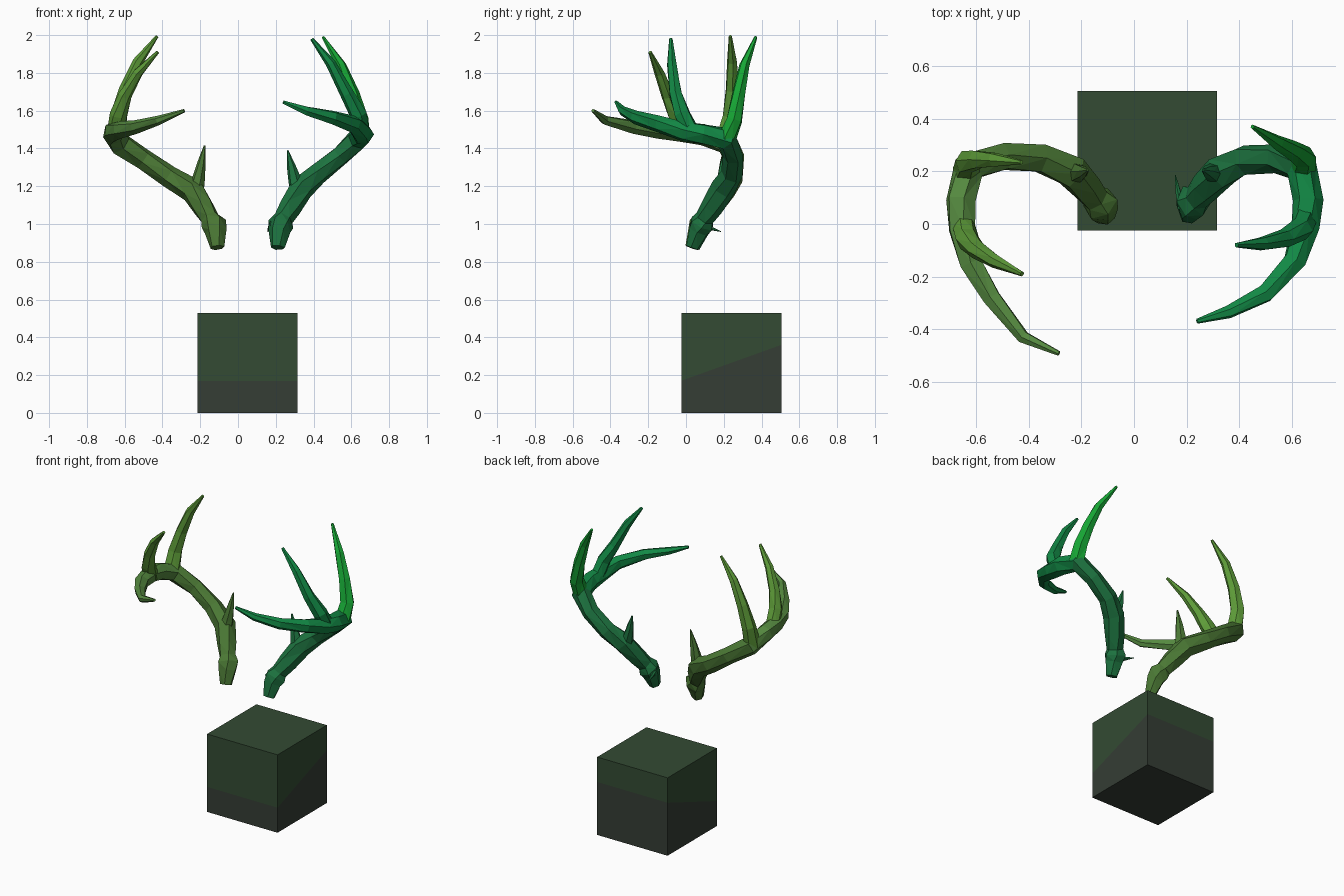
import bpy, bmesh, math
from mathutils import Vector, Quaternion

if "Cube" in bpy.data.objects:
    bpy.data.objects.remove(bpy.data.objects["Cube"])

SIDES = 6


def material(name, rgb):
    m = bpy.data.materials.new(name)
    m.diffuse_color = (*rgb, 1)
    m.use_nodes = True
    m.node_tree.nodes["Principled BSDF"].inputs["Base Color"].default_value = m.diffuse_color
    return m


def finish(bm, name, mats):
    mesh = bpy.data.meshes.new(name)
    bm.to_mesh(mesh)
    bm.free()
    for m in mats:
        mesh.materials.append(m)
    obj = bpy.data.objects.new(name, mesh)
    bpy.context.collection.objects.link(obj)
    return obj


def horn(name, points, radii, mats, split=99, twist=0.15):
    """Faceted tapering tube; rings from index `split` on use the second material."""
    bm = bmesh.new()
    pts = [Vector(p) for p in points]
    last = len(pts) - 1
    side, prev_t, rings = None, None, []
    for i, (p, r) in enumerate(zip(pts, radii)):
        a = (p - pts[i - 1]).normalized() if i else Vector()
        b = (pts[i + 1] - p).normalized() if i < last else Vector()
        t = (a + b).normalized()
        side = t.orthogonal().normalized() if side is None else prev_t.rotation_difference(t) @ side
        prev_t = t
        ring = []
        for k in range(SIDES):
            q = Quaternion(t, math.tau * k / SIDES + twist * i)
            ring.append(bm.verts.new(p + (q @ side) * r * (1.08 if k % 2 else 1.0)))
        rings.append(ring)
    for i in range(last):
        for k in range(SIDES):
            n = (k + 1) % SIDES
            f = bm.faces.new((rings[i][k], rings[i][n], rings[i + 1][n], rings[i + 1][k]))
            f.material_index = int(i >= split)
    bm.faces.new(rings[0][::-1])
    bm.faces.new(rings[-1]).material_index = int(last >= split)
    bmesh.ops.triangulate(bm, faces=bm.faces[:])
    bmesh.ops.recalc_face_normals(bm, faces=bm.faces[:])
    return finish(bm, name, mats)


# Colours: base, middle, tip of each antler
green = [material("green_base", (0.012, 0.17, 0.05)),
         material("green_middle", (0.006, 0.25, 0.06)),
         material("green_tip", (0.008, 0.38, 0.035))]
olive = [material("olive_base", (0.07, 0.19, 0.035)),
         material("olive_middle", (0.09, 0.25, 0.05)),
         material("olive_tip", (0.11, 0.33, 0.04))]

# Main beams: pedicle, burr, outward sweep, then forward tine
beam_r = [0.036, 0.056, 0.066, 0.05, 0.058, 0.064, 0.056, 0.053,
          0.06, 0.056, 0.052, 0.044, 0.035, 0.024, 0.009]
horn("right_main_beam",
     [(.21, .035, .875), (.217, .065, .96), (.225, .085, 1.0), (.24, .10, 1.03),
      (.275, .14, 1.09), (.335, .20, 1.19), (.42, .245, 1.265), (.54, .25, 1.36),
      (.635, .215, 1.45), (.66, .09, 1.475), (.65, -.01, 1.49), (.61, -.14, 1.53),
      (.50, -.265, 1.565), (.36, -.335, 1.60), (.24, -.37, 1.645)],
     beam_r, green, 8)
horn("left_main_beam",
     [(-.11, .03, .875), (-.12, .06, .96), (-.13, .08, 1.0), (-.15, .10, 1.03),
      (-.185, .14, 1.09), (-.24, .20, 1.18), (-.36, .25, 1.25), (-.50, .255, 1.345),
      (-.63, .215, 1.43), (-.66, .09, 1.475), (-.655, -.02, 1.49), (-.62, -.15, 1.50),
      (-.54, -.28, 1.515), (-.42, -.43, 1.55), (-.285, -.492, 1.60)],
     beam_r, olive, 8)

# Upright back tines
back_r = [0.05, 0.044, 0.036, 0.027, 0.008]
horn("right_back_tine",
     [(.64, .21, 1.44), (.645, .255, 1.55), (.605, .28, 1.69), (.545, .31, 1.84), (.45, .37, 1.99)],
     back_r, [green[2]])
horn("left_back_tine",
     [(-.64, .20, 1.43), (-.635, .235, 1.57), (-.595, .245, 1.71), (-.53, .245, 1.86), (-.428, .235, 1.995)],
     back_r, [olive[2]])

# Middle tines
mid_r = [0.045, 0.044, 0.035, 0.026, 0.009]
horn("right_middle_tine",
     [(.65, .03, 1.48), (.635, -.02, 1.58), (.575, -.055, 1.69), (.49, -.075, 1.85), (.39, -.08, 1.98)],
     mid_r, [green[1]])
horn("left_middle_tine",
     [(-.65, .00, 1.48), (-.635, -.055, 1.58), (-.60, -.095, 1.68), (-.53, -.14, 1.80), (-.425, -.19, 1.91)],
     mid_r, [olive[2]])

# Short brow tines near the base
brow_r = [0.045, 0.034, 0.022, 0.004]
horn("right_brow_tine",
     [(.325, .19, 1.15), (.30, .195, 1.23), (.28, .20, 1.31), (.262, .205, 1.39)],
     brow_r, [green[0]])
horn("left_brow_tine",
     [(-.23, .19, 1.15), (-.212, .195, 1.23), (-.195, .20, 1.32), (-.177, .205, 1.415)],
     brow_r, [olive[0]])

# Thin spur on the right burr
horn("right_burr_spur", [(.19, .06, 1.0), (.168, .12, .98), (.157, .185, .96)],
     [0.025, 0.011, 0.002], [green[0]])

# Base block, cut by a slanted plane into two tones
bm = bmesh.new()
bmesh.ops.create_cube(bm, size=0.53)
bmesh.ops.translate(bm, verts=bm.verts, vec=(.05, .24, .265))
slope = Vector((0, -0.19, 0.53)).normalized()
origin = Vector((.05, .24, .265))
bmesh.ops.bisect_plane(bm, geom=bm.verts[:] + bm.edges[:] + bm.faces[:],
                       plane_co=origin, plane_no=slope)
for f in bm.faces:
    f.material_index = int((f.calc_center_median() - origin).dot(slope) < 0)
finish(bm, "base_block", [material("block_upper", (0.033, 0.07, 0.033)),
                          material("block_lower", (0.035, 0.047, 0.035))])
